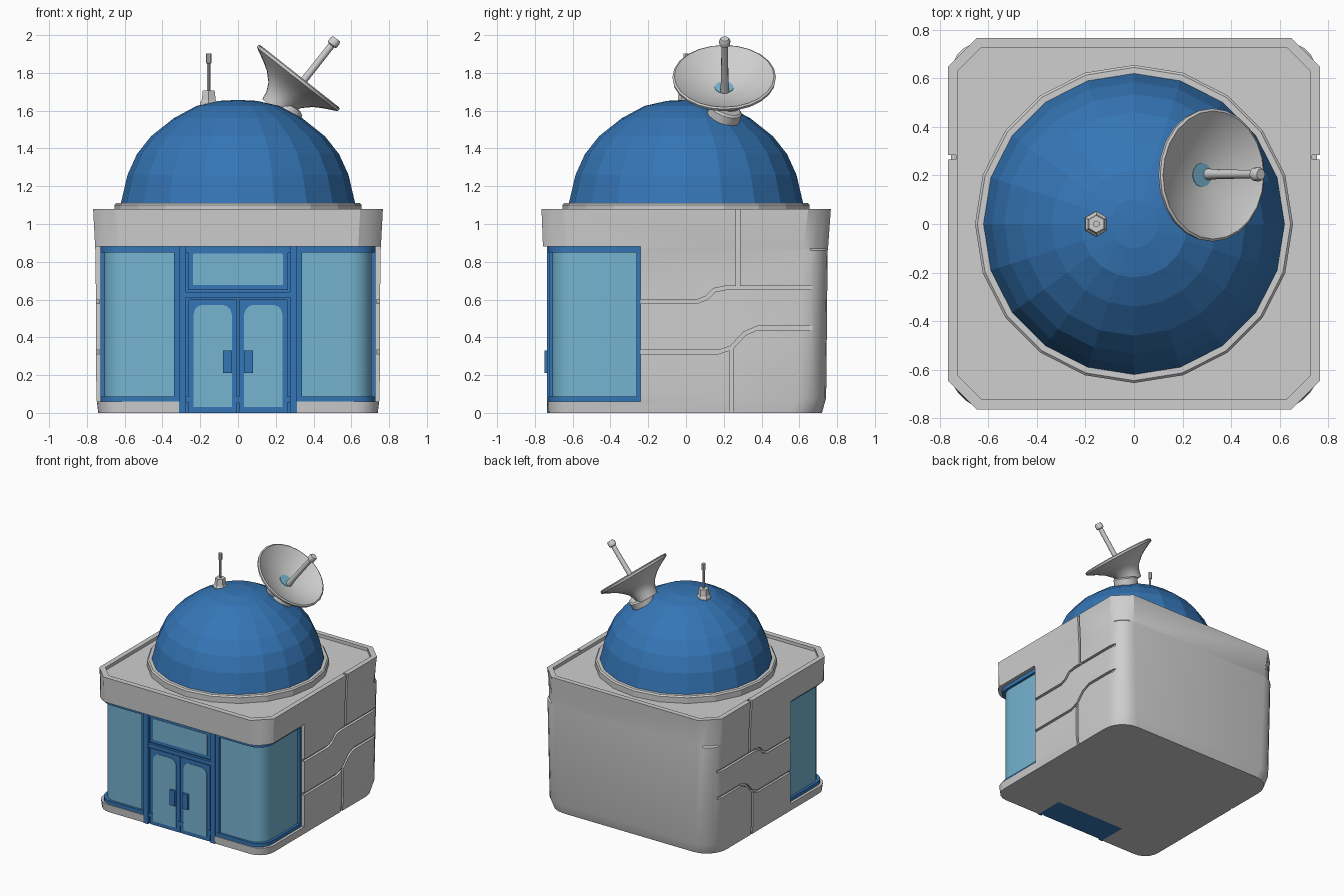
import bpy, bmesh, math
from mathutils import Vector, Matrix

cube = bpy.data.objects.get("Cube")
if cube:
    bpy.data.objects.remove(cube, do_unlink=True)


def material(name, rgb):
    m = bpy.data.materials.new(name)
    m.use_nodes = True
    m.diffuse_color = (*rgb, 1)
    m.node_tree.nodes["Principled BSDF"].inputs["Base Color"].default_value = (*rgb, 1)
    return m


GREY = material("light grey", (0.62, 0.62, 0.62))
BLUE = material("deep blue", (0.035, 0.18, 0.47))
GLASS = material("pale blue glass", (0.18, 0.46, 0.64))


def finish(name, bm, mat, smooth=None, matrix=None):
    bmesh.ops.remove_doubles(bm, verts=bm.verts, dist=1e-5)
    bmesh.ops.recalc_face_normals(bm, faces=bm.faces)
    if matrix:
        bm.transform(matrix)
    mesh = bpy.data.meshes.new(name)
    bm.to_mesh(mesh)
    bm.free()
    ob = bpy.data.objects.new(name, mesh)
    bpy.context.collection.objects.link(ob)
    mesh.materials.append(mat)
    if smooth:
        shade(ob, smooth)
    return ob


def shade(ob, degrees):
    bpy.ops.object.select_all(action='DESELECT')
    ob.select_set(True)
    bpy.context.view_layer.objects.active = ob
    bpy.ops.object.shade_smooth_by_angle(angle=math.radians(degrees))


def loft(name, rings, mat, smooth=None, matrix=None):
    """Skin a stack of equal-length rings and cap both ends."""
    bm = bmesh.new()
    vs = [[bm.verts.new(p) for p in ring] for ring in rings]
    n = len(vs[0])
    for a, b in zip(vs, vs[1:]):
        for i in range(n):
            j = (i + 1) % n
            bm.faces.new((a[i], a[j], b[j], b[i]))
    bm.faces.new(vs[0])
    bm.faces.new(vs[-1])
    return finish(name, bm, mat, smooth, matrix)


def lathe(name, profile, n, mat, smooth=None, matrix=None):
    rings = [[(max(r, 1e-4) * math.cos(math.tau * i / n),
               max(r, 1e-4) * math.sin(math.tau * i / n), z) for i in range(n)]
             for r, z in profile]
    return loft(name, rings, mat, smooth, matrix)


def box(name, x0, x1, y0, y1, z0, z1, mat):
    rings = [[(x0, y0, z), (x1, y0, z), (x1, y1, z), (x0, y1, z)] for z in (z0, z1)]
    return loft(name, rings, mat)


def footprint(z, hx, y0, y1, cf=0.12, cb=0.12, bulge=1.0):
    """Rectangle whose corners run from chamfered (bulge 0) to round (bulge 1)."""
    pts, steps = [], 5
    for k, (sx, sy) in enumerate(((1, -1), (1, 1), (-1, 1), (-1, -1))):
        c = max(cf if sy < 0 else cb, 0.001)
        mid = Vector((sx * (hx - c), (y0 + c) if sy < 0 else (y1 - c)))
        ends = [Vector((math.cos(a), math.sin(a)))
                for a in ((k - 1) * math.pi / 2, k * math.pi / 2)]
        for i in range(steps + 1):
            t = i / steps
            a = (k - 1 + t) * math.pi / 2
            arc = Vector((math.cos(a), math.sin(a)))
            p = mid + c * ends[0].lerp(ends[1], t).lerp(arc, bulge)
            pts.append((p.x, p.y, z))
    return pts


def cut(target, cutter):
    mod = target.modifiers.new("cut", 'BOOLEAN')
    mod.operation = 'DIFFERENCE'
    mod.solver = 'EXACT'
    mod.object = cutter
    bpy.context.view_layer.objects.active = target
    bpy.ops.object.modifier_apply(modifier=mod.name)
    bpy.data.objects.remove(cutter, do_unlink=True)


def ribbon(path, width, side):
    """Groove cutter following a (y, z) path on one side wall."""
    pts = [Vector(p) for p in path]
    left, right = [], []
    for i, p in enumerate(pts):
        d = (pts[min(i + 1, len(pts) - 1)] - pts[max(i - 1, 0)]).normalized()
        off = Vector((-d.y, d.x)) * width / 2
        left.append(p + off)
        right.append(p - off)
    outline = left + right[::-1]
    rings = [[(side * x, p.x, p.y) for p in outline] for x in (0.733, 0.85)]
    return loft("groove_cutter", rings, GREY)


# Main shell with flared parapet and sunken roof
shell = loft("building_shell", [
    footprint(0, 0.74, -0.73, 0.72, 0.12, 0.17),
    footprint(0.08, 0.75, -0.735, 0.742, 0.12, 0.15),
    footprint(0.86, 0.754, -0.74, 0.75, 0.12, 0.13),
    footprint(0.87, 0.756, -0.757, 0.752, 0.12, 0.13, 0.6),
    footprint(1.08, 0.767, -0.765, 0.767, bulge=0),
    footprint(1.08, 0.728, -0.722, 0.728, 0.1, 0.1, 0),
    footprint(1.055, 0.728, -0.722, 0.728, 0.1, 0.1, 0)], GREY)
cut(shell, box("window_cutter", -1, 1, -1, -0.24, 0.06, 0.88, GREY))
cut(shell, box("door_cutter", -0.305, 0.305, -1, -0.5, -0.1, 0.1, GREY))

# Wavy panel seams on both side walls
seams = [
    [(-0.3, 0.59), (0.06, 0.59), (0.11, 0.61), (0.15, 0.65), (0.21, 0.662), (0.67, 0.662)],
    [(-0.3, 0.322), (0.17, 0.322), (0.24, 0.345), (0.31, 0.42), (0.38, 0.45), (0.67, 0.45)],
    [(0.275, 0.66), (0.275, 1.2)],
    [(0.24, -0.1), (0.24, 0.34)]]
for side in (1, -1):
    for path in seams:
        cut(shell, ribbon(path, 0.02, side))
shade(shell, 28)

# Wraparound shop windows and their frame rails
def front_band(name, z0, z1, hx, yf, mat):
    return loft(name, [footprint(z, hx, yf, -0.22, 0.12, 0) for z in (z0, z1)], mat, 28)

front_band("corner_windows", 0.055, 0.885, 0.708, -0.708, GLASS)
front_band("window_sill_rail", 0.055, 0.088, 0.727, -0.727, BLUE)
front_band("window_head_rail", 0.85, 0.885, 0.727, -0.727, BLUE)
for s, tag in ((1, "left"), (-1, "right")):
    box(tag + "_rear_window_post", *sorted((s * 0.65, s * 0.727)),
        -0.262, -0.23, 0.06, 0.88, BLUE)
    box(tag + "_inner_window_post", *sorted((s * 0.31, s * 0.34)),
        -0.725, -0.65, 0.06, 0.88, BLUE)
    box(tag + "_entrance_post", *sorted((s * 0.275, s * 0.312)),
        -0.737, -0.5, 0, 0.88, BLUE)

# Entrance surround
box("entrance_panel", -0.3, 0.3, -0.715, -0.5, 0, 0.88, BLUE)
box("door_header", -0.275, 0.275, -0.733, -0.6, 0.61, 0.64, BLUE)


def plate(name, x0, x1, z0, z1, y, depth, top, mat):
    """Upright plate with rounded upper corners."""
    outline = [(x0, z0), (x1, z0)]
    for cx, start in ((x1 - top, 0), (x0 + top, 1)):
        for i in range(4):
            a = (start + i / 3) * math.pi / 2
            outline.append((cx + top * math.cos(a), z1 - top + top * math.sin(a)))
    return loft(name, [[(x, yy, z) for x, z in outline] for yy in (y, y + depth)], mat)


plate("transom_frame", -0.265, 0.265, 0.65, 0.872, -0.725, 0.02, 0.005, BLUE)
plate("transom_glass", -0.238, 0.238, 0.678, 0.845, -0.728, 0.006, 0.01, GLASS)
for s, tag in ((1, "left"), (-1, "right")):
    plate(tag + "_door", *sorted((s * 0.004, s * 0.262)), 0, 0.603, -0.724, 0.02, 0.01, BLUE)
    plate(tag + "_door_glass", *sorted((s * 0.033, s * 0.235)),
          0.03, 0.572, -0.728, 0.006, 0.05, GLASS)
    box(tag + "_door_handle", *sorted((s * 0.032, s * 0.08)),
        -0.748, -0.72, 0.21, 0.33, BLUE)

# Dome on its collar
lathe("dome_collar", [(0.655, 1.04), (0.655, 1.1), (0.645, 1.11), (0.6, 1.11)], 20, GREY)
lathe("dome", [(0.62, 1.05), (0.62, 1.11), (0.585, 1.26), (0.535, 1.37), (0.46, 1.465),
               (0.34, 1.56), (0.22, 1.625), (0.1, 1.652), (0, 1.657)], 20, BLUE)

# Roof antenna
mast = Matrix.Translation((-0.155, 0, 0)) @ Matrix.Rotation(math.pi / 6, 4, 'Z')
lathe("antenna_base", [(0.055, 1.6), (0.052, 1.645), (0.043, 1.655), (0.036, 1.708)],
      6, GREY, None, mast)
lathe("antenna_rod", [(0.009, 1.7), (0.009, 1.85), (0.014, 1.852), (0.014, 1.903)],
      8, GREY, 35, mast)


def aimed(position, direction):
    turn = Vector(direction).to_track_quat('Z', 'Y').to_matrix().to_4x4()
    return Matrix.Translation(position) @ turn


# Satellite dish
axis = (0.62, 0, 0.785)
dish = aimed((0.325, 0.202, 1.78), axis)
lathe("dish_mount", [(0.09, -0.05), (0.09, 0.035), (0.078, 0.045)], 16, GREY, 35,
      aimed((0.245, 0.2, 1.575), (0.4, 0.3, 0.86)))
lathe("dish_bowl", [(0, -0.078), (0.08, -0.07), (0.17, -0.043), (0.255, -0.003),
                    (0.264, 0.003), (0.274, -0.003), (0.272, -0.018), (0.205, -0.052),
                    (0.155, -0.082), (0.11, -0.125), (0.088, -0.17), (0.08, -0.215)],
      24, GREY, 35, dish)
lathe("dish_centre_patch", [(0.05, -0.078), (0.05, -0.07)], 12, GLASS, None, dish)
feed = aimed((0.349, 0.205, 1.761), axis)
lathe("dish_feed", [(0.025, -0.09), (0.019, 0.01), (0.018, 0.235), (0.028, 0.24),
                    (0.03, 0.265), (0.022, 0.28)], 12, GREY, 35, feed)
